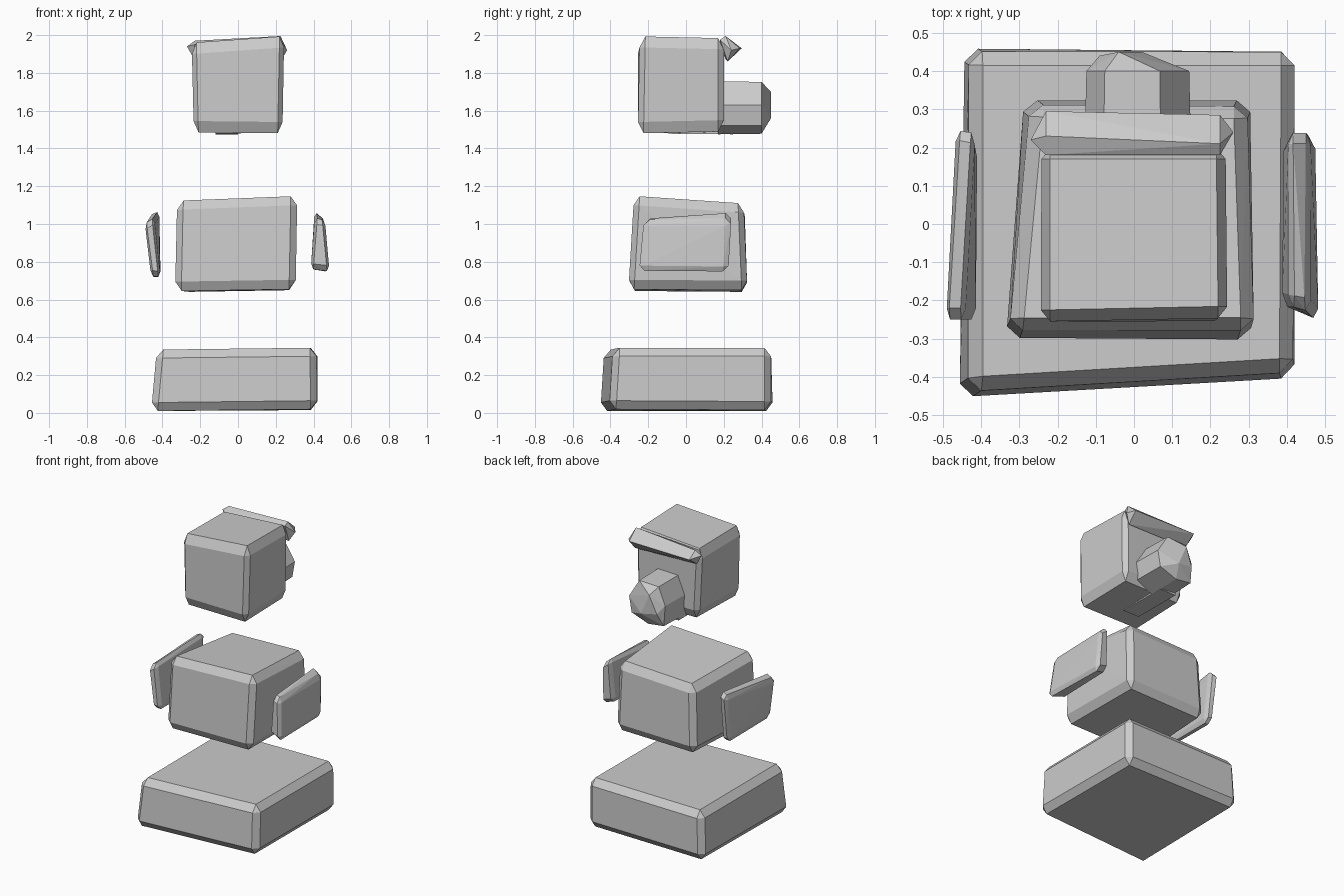
import bpy, bmesh
from mathutils import Vector


def hull(name, pts):
    """Flat-shaded convex solid around a set of points."""
    bm = bmesh.new()
    for p in pts:
        bm.verts.new(p)
    res = bmesh.ops.convex_hull(bm, input=bm.verts[:])
    loose = [v for v in bm.verts if not v.link_faces]
    bmesh.ops.delete(bm, geom=loose, context='VERTS')
    bmesh.ops.dissolve_limit(bm, angle_limit=0.03, verts=bm.verts[:], edges=bm.edges[:])
    bmesh.ops.recalc_face_normals(bm, faces=bm.faces[:])
    me = bpy.data.meshes.new(name)
    bm.to_mesh(me)
    bm.free()
    ob = bpy.data.objects.new(name, me)
    bpy.context.collection.objects.link(ob)
    return ob


def block(name, bevel, bottom, top):
    """Skewed box with chamfered edges; corners run front-left, front-right, back-right, back-left."""
    c = [[Vector(p) for p in bottom], [Vector(p) for p in top]]
    along_x, along_y = (1, 0, 3, 2), (3, 2, 1, 0)
    pts = []
    for k in (0, 1):
        for i in range(4):
            p = c[k][i]
            ends = (c[k][along_x[i]], c[k][along_y[i]], c[1 - k][i])
            inset = [(e - p).normalized() * b for e, b in zip(ends, bevel)]
            for keep in range(3):
                pts.append(p + sum((inset[a] for a in range(3) if a != keep), Vector()))
    return hull(name, pts)


# Base slab
block("base", (.035, .035, .045),
      [(-.46, -.455, .01), (.42, -.405, .02), (.42, .45, .015), (-.445, .46, .01)],
      [(-.43, -.435, .335), (.415, -.385, .345), (.42, .45, .345), (-.43, .45, .335)])

# Torso
block("torso", (.035, .03, .05),
      [(-.335, -.3, .645), (.305, -.305, .655), (.305, .325, .65), (-.29, .325, .64)],
      [(-.325, -.275, 1.125), (.315, -.275, 1.15), (.295, .305, 1.11), (-.27, .31, 1.09)])

# Floating arm plates
block("left_arm", (.012, .03, .03),
      [(-.46, -.25, .725), (-.41, -.25, .72), (-.41, .2, .72), (-.46, .2, .72)],
      [(-.495, -.25, 1.0), (-.445, -.25, 1.03), (-.415, .24, 1.07), (-.465, .25, 1.05)])
block("right_arm", (.015, .03, .03),
      [(.385, -.21, .76), (.485, -.255, .75), (.475, .225, .745), (.39, .22, .77)],
      [(.405, -.215, 1.03), (.46, -.225, 1.02), (.46, .24, 1.02), (.405, .24, 1.07)])

# Head
block("head", (.025, .03, .06),
      [(-.235, -.255, 1.485), (.235, -.255, 1.48), (.235, .2, 1.49), (-.22, .2, 1.485)],
      [(-.245, -.255, 1.96), (.245, -.245, 1.995), (.24, .2, 1.985), (-.245, .2, 1.955)])

# Band across the upper back of the head
left = [(.18, 1.95), (.23, 1.97), (.295, 1.93), (.21, 1.87)]
right = [(.18, 1.975), (.21, 1.995), (.285, 1.93), (.22, 1.86)]
hull("head_band",
     [(-.23, y, z) for y, z in left] + [(.225, y, z) for y, z in right]
     + [(-.27, .22, 1.94), (.26, .24, 1.92)])

# Lump on the back of the head, a tapered prism with a faceted end
ring = [(-.12, 1.49), (0, 1.475), (.13, 1.52), (.15, 1.63), (.07, 1.755), (-.08, 1.75), (-.13, 1.63)]
hull("back_lump",
     [(x, .17, z) for x, z in ring]
     + [(.01 + .96 * (x - .01), .40, 1.62 + .98 * (z - 1.62)) for x, z in ring]
     + [(-.04, .45, 1.70), (.02, .45, 1.56), (-.09, .44, 1.58)])

# Thin wedge running under the head from the lump
hull("under_wedge",
     [(x, y, z) for x in (-.12, 0) for y, z in ((-.1, 1.478), (.25, 1.475), (.25, 1.52), (-.06, 1.5))])
